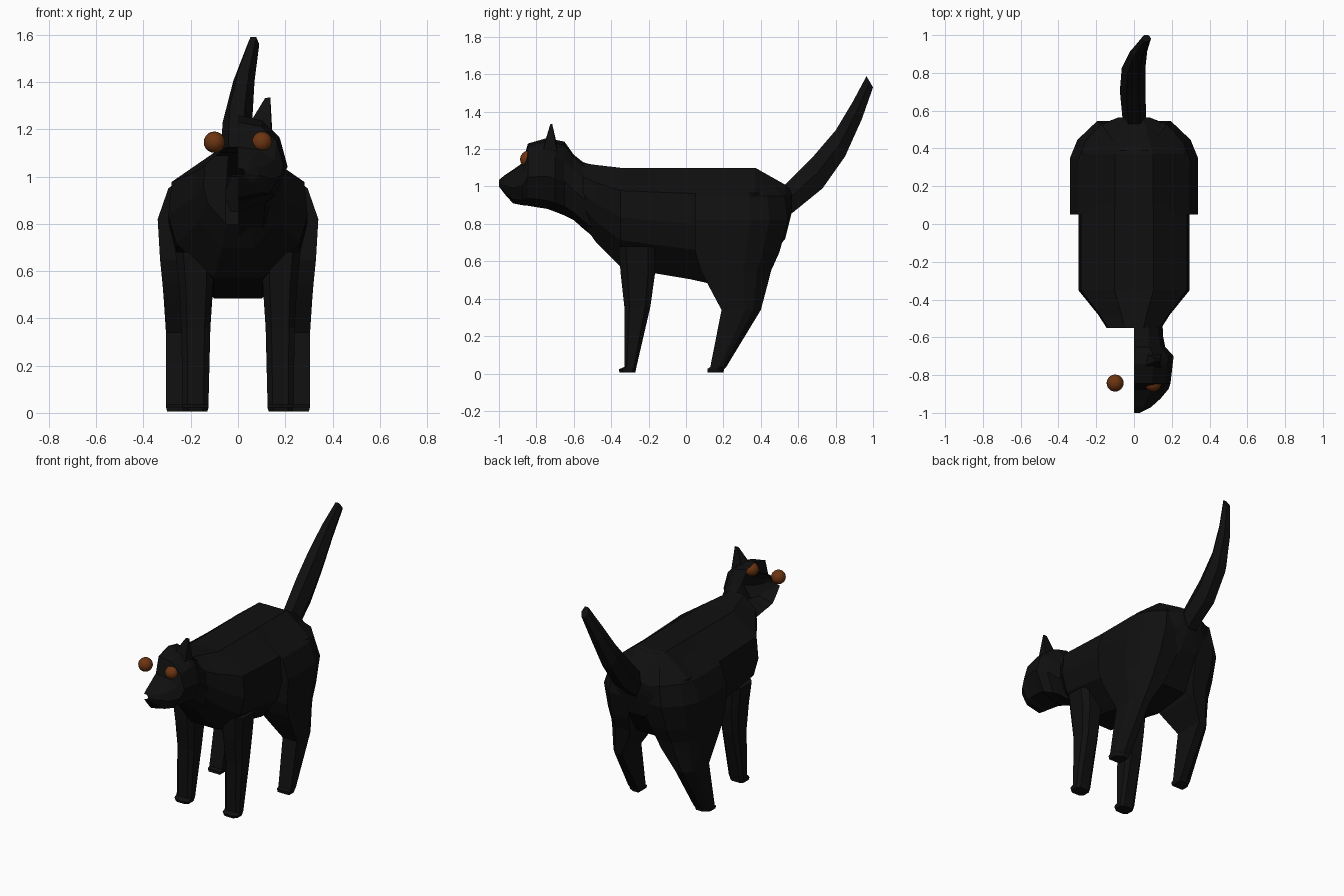
import bpy, bmesh, math
from mathutils import Vector

if "Cube" in bpy.data.objects:
    bpy.data.objects.remove(bpy.data.objects["Cube"])


def material(name, rgb):
    m = bpy.data.materials.new(name)
    m.diffuse_color = (*rgb, 1)
    m.use_nodes = True
    m.node_tree.nodes["Principled BSDF"].inputs["Base Color"].default_value = m.diffuse_color
    return m


FUR = material("black_fur", (0.005, 0.005, 0.005))
AMBER = material("amber", (0.15, 0.035, 0.006))


def loft(name, rings, closed=True, cap_start=True, cap_end=True, flip=False):
    """Skin a list of equal-length point rings into a flat-shaded mesh."""
    bm = bmesh.new()
    vr = [[bm.verts.new(p) for p in r] for r in rings]
    n = len(rings[0])
    for a, b in zip(vr, vr[1:]):
        for i in range(n if closed else n - 1):
            j = (i + 1) % n
            bm.faces.new((a[i], a[j], b[j], b[i]))
    if cap_start:
        bm.faces.new(vr[0][::-1])
    if cap_end:
        bm.faces.new(vr[-1])
    bmesh.ops.recalc_face_normals(bm, faces=bm.faces[:])
    me = bpy.data.meshes.new(name)
    bm.to_mesh(me)
    bm.free()
    me.materials.append(FUR)
    ob = bpy.data.objects.new(name, me)
    bpy.context.collection.objects.link(ob)
    return ob


def mirror(ob):
    ob.modifiers.new("mirror", 'MIRROR').use_mirror_merge = False


# Torso: faceted barrel, open at the neck
section = [(.35, 1), (.95, .77), (1, .5), (.88, .27), (.35, 0)]
section += [(-x, t) for x, t in reversed(section)]
torso = [  # y, half width, top z, bottom z
    (-.55, .145, 1.125, .80), (-.48, .19, 1.115, .70), (-.35, .295, 1.10, .57),
    (-.16, .295, 1.10, .535), (.02, .295, 1.10, .505), (.11, .29, 1.10, .485),
    (.37, .29, 1.10, .52), (.53, .17, 1.01, .72), (.565, .08, .98, .86)]
loft("torso", [[(x * w, y, zb + t * (zt - zb)) for x, t in section]
               for y, w, zt, zb in torso], cap_start=False)

# Haunches and hind legs, stacked upward from the foot
hind = [  # z, inner x, outer x, front y, back y
    (.005, .215, .30, .115, .20), (.025, .21, .305, .115, .205),
    (.035, .21, .305, .13, .215), (.34, .20, .305, .19, .40),
    (.49, .12, .315, .11, .44), (.55, .10, .32, .08, .455),
    (.65, .08, .33, .05, .50), (.82, .05, .34, .05, .545),
    (.95, .05, .295, .05, .53), (1.09, .04, .11, .05, .39)]


def haunch_ring(z, x0, x1, y0, y1):
    d, w = y1 - y0, x1 - x0
    return [(x0, y0, z), (x1, y0, z), (x1, y0 + .6 * d, z),
            (x1 - .14 * w, y0 + .8 * d, z), (x1 - .5 * w, y1, z), (x0, y1, z)]


mirror(loft("hind_leg", [haunch_ring(*r) for r in hind]))

# Front legs with small toes
front = [
    (.005, .13, .23, -.355, -.27), (.022, .125, .235, -.36, -.268),
    (.035, .125, .235, -.33, -.265), (.36, .117, .24, -.33, -.19),
    (.54, .105, .25, -.35, -.165), (.68, .10, .265, -.36, -.165)]


def leg_ring(z, x0, x1, y0, y1):
    c, d = .2 * (x1 - x0), .2 * (y1 - y0)
    return [(x0 + c, y0, z), (x1 - c, y0, z), (x1, y0 + d, z), (x1, y1 - d, z),
            (x1 - c, y1, z), (x0 + c, y1, z), (x0, y1 - d, z), (x0, y0 + d, z)]


mirror(loft("front_leg", [leg_ring(*r) for r in front]))

# Tail: six-sided, curving up and back
tail = [  # top (y, z), bottom (y, z), left x, right x
    (.48, 1.0, .52, .85, -.06, .06), (.53, 1.01, .57, .86, -.06, .065),
    (.68, 1.16, .73, .99, -.075, .06), (.80, 1.30, .85, 1.16, -.065, .06),
    (.89, 1.45, .94, 1.36, -.02, .07), (.965, 1.59, 1.0, 1.53, .04, .09)]


def tail_ring(yt, zt, yb, zb, x0, x1):
    w = x1 - x0
    top, bot = Vector((0, yt, zt)), Vector((0, yb, zb))
    shape = [(.25, 0), (.75, 0), (1, .5), (.75, 1), (.25, 1), (0, .5)]
    return [top.lerp(bot, t) + Vector((x0 + s * w, 0, 0)) for s, t in shape]


loft("tail", [tail_ring(*r) for r in tail])

# Head and neck: a half shell on the +x side, open along the centre plane
half = [(0, 1), (.5, .95), (.85, .76), (1, .46), (.72, .12), (0, 0)]
head = [  # y, width, top z, bottom z
    (-1.0, .03, 1.035, 1.0), (-.97, .09, 1.06, .96), (-.925, .14, 1.09, .91),
    (-.875, .182, 1.125, .90), (-.845, .193, 1.23, .897), (-.74, .205, 1.26, .88),
    (-.70, .21, 1.25, .865), (-.65, .165, 1.24, .845), (-.60, .155, 1.17, .82),
    (-.55, .152, 1.13, .775), (-.50, .15, 1.115, .735)]
loft("half_head", [[(x * w, y, zb + t * (zt - zb)) for x, t in half]
                   for y, w, zt, zb in head], closed=False, cap_start=False, cap_end=False)

# Ear: thin pyramid with a narrow tip
ear_base = [(.055, -.755, 1.235), (.14, -.765, 1.19), (.145, -.69, 1.19), (.07, -.69, 1.225)]
ear_tip = [(.115, -.725, 1.333), (.137, -.725, 1.335), (.137, -.715, 1.335), (.115, -.715, 1.333)]
loft("ear", [ear_base, ear_tip])

# Eyes: full pair of spheres
for side, x in (("left", .1), ("right", -.1)):
    bpy.ops.mesh.primitive_uv_sphere_add(segments=20, ring_count=12, radius=.045,
                                         location=(x, -.842, 1.146),
                                         rotation=(math.pi / 2, 0, 0))
    eye = bpy.context.object
    eye.name = side + "_eye"
    eye.data.materials.append(AMBER)
    bpy.ops.object.shade_smooth()
